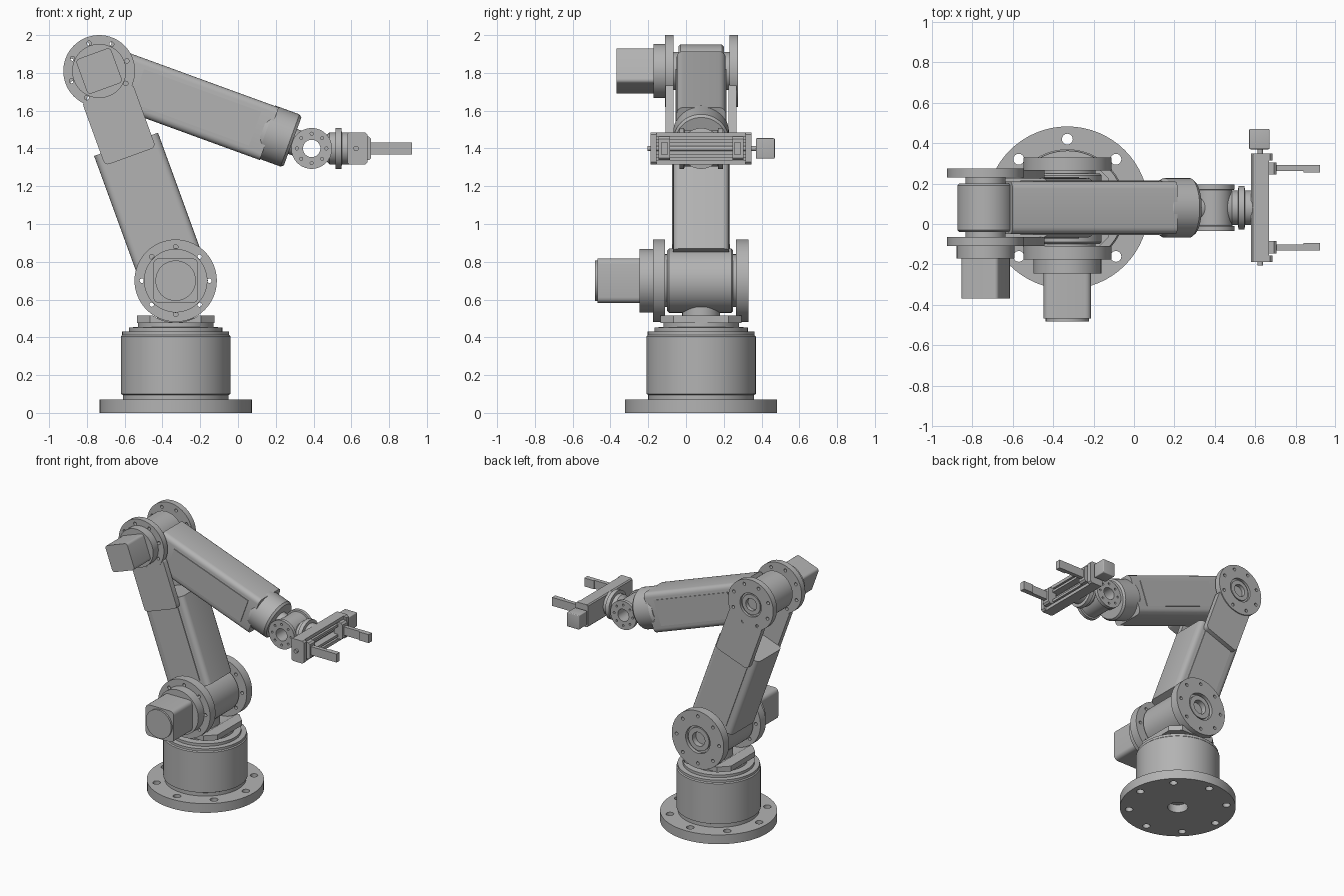
import bpy, bmesh, math
from mathutils import Matrix, Vector

if "Cube" in bpy.data.objects:
    bpy.data.objects.remove(bpy.data.objects["Cube"])

GREY = (0.45, 0.45, 0.45, 1)
metal = bpy.data.materials.new("grey_metal")
metal.use_nodes = True
metal.diffuse_color = GREY
metal.node_tree.nodes["Principled BSDF"].inputs["Base Color"].default_value = GREY

MID = 0.08                                    # depth of the arm's centre plane
parts = []


def frame(x, y, z, angle=0, axis='Y'):
    return Matrix.Translation((x, y, z)) @ Matrix.Rotation(math.radians(angle), 4, axis)


BASE = frame(-0.33, MID, 0)
SHOULDER = frame(-0.33, 0, 0.70)
ELBOW = frame(-0.735, 0, 1.81)
WRIST = frame(0.39, 0, 1.40)
TOOL = frame(0, MID, 1.40, 90)                # local z runs along world x
LOWER = frame(-0.33, MID, 0.70, -20)          # local z runs along each link
UPPER = frame(-0.735, MID, 1.81, 110)
ALONG_Y = Matrix.Rotation(math.radians(-90), 4, 'X')


def finish(name, bm, matrix):
    bmesh.ops.recalc_face_normals(bm, faces=bm.faces)
    bm.transform(matrix)
    mesh = bpy.data.meshes.new(name)
    bm.to_mesh(mesh)
    bm.free()
    mesh.materials.append(metal)
    ob = bpy.data.objects.new(name, mesh)
    bpy.context.collection.objects.link(ob)
    parts.append(ob)
    return ob


def lathe(name, profile, matrix, ring=False, steps=64):
    """Turn (radius, height) points around local z."""
    bm = bmesh.new()
    vs = [bm.verts.new((r, 0, h)) for r, h in profile]
    pairs = list(zip(vs, vs[1:])) + ([(vs[-1], vs[0])] if ring else [])
    es = [bm.edges.new(p) for p in pairs]
    bmesh.ops.spin(bm, geom=vs + es, cent=(0, 0, 0), axis=(0, 0, 1),
                   angle=math.tau, steps=steps, use_merge=True)
    bmesh.ops.remove_doubles(bm, verts=bm.verts, dist=1e-5)
    return finish(name, bm, matrix)


def cyl(name, r, h0, h1, matrix, steps=64):
    return lathe(name, [(0, h0), (r, h0), (r, h1), (0, h1)], matrix, steps=steps)


def box(name, lo, hi, matrix=Matrix(), bevel=0, axis=None, segments=4):
    """Box between two corners; bevels edges along one axis, or all of them."""
    bm = bmesh.new()
    bmesh.ops.create_cube(bm, size=1)
    for v in bm.verts:
        v.co = Vector([a + (b - a) * (c + 0.5) for a, b, c in zip(lo, hi, v.co)])
    if bevel:
        es = [e for e in bm.edges if axis is None
              or abs((e.verts[0].co - e.verts[1].co).normalized()[axis]) > 0.9]
        bmesh.ops.bevel(bm, geom=es, offset=bevel, segments=segments,
                        profile=0.5, affect='EDGES')
    return finish(name, bm, matrix)


def cut(ob, cutter):
    mod = ob.modifiers.new("cut", 'BOOLEAN')
    mod.operation, mod.solver, mod.object = 'DIFFERENCE', 'EXACT', cutter
    bpy.context.view_layer.objects.active = ob
    bpy.ops.object.modifier_apply(modifier=mod.name)
    parts.remove(cutter)
    bpy.data.objects.remove(cutter)


def bolt_holes(ob, matrix, circle, r, h0, h1, start=0):
    bm = bmesh.new()
    for k in range(8):
        a = math.radians(start + 45 * k)
        spot = Matrix.Translation((circle * math.cos(a), circle * math.sin(a), (h0 + h1) / 2))
        bmesh.ops.create_cone(bm, cap_ends=True, segments=16, radius1=r, radius2=r,
                              depth=h1 - h0, matrix=spot)
    cut(ob, finish("hole_cutter", bm, matrix))


def joint_disc(name, r, y, thick, side, matrix, start):
    """Bolted side disc with a stepped recess in its outer face."""
    m = matrix @ Matrix.Translation((0, y, 0)) @ Matrix.Rotation(math.radians(-90 * side), 4, 'X')
    step, floor = thick * 0.6, thick * 0.2
    disc = lathe(name, [(0, 0), (r, 0), (r, thick), (r * .47, thick), (r * .47, step),
                        (r * .4, step), (r * .4, thick * .85), (r * .24, thick * .85),
                        (r * .24, floor), (0, floor)], m)
    bolt_holes(disc, m, r * 0.82, 0.012, -0.05, thick + 0.05, start)


# Base: bolted foot, drum and turntable
foot = lathe("base_flange", [(0.07, 0), (0.403, 0), (0.403, 0.07), (0.07, 0.07)], BASE, ring=True)
bolt_holes(foot, BASE, 0.34, 0.027, -0.1, 0.2)
lathe("base_drum", [(0, 0.06), (0.28, 0.06), (0.28, 0.095), (0.29, 0.1), (0.29, 0.405),
                    (0.283, 0.412), (0.283, 0.43), (0.247, 0.432), (0.247, 0.452),
                    (0.2, 0.455), (0.2, 0.478), (0, 0.478)], BASE)
saddle = box("turntable_saddle", (-0.205, -0.215, 0.475), (0.205, 0.215, 0.515), BASE,
             bevel=0.07, axis=2, segments=1)
cut(saddle, cyl("saddle_cutter", 0.221, -1, 1, SHOULDER @ ALONG_Y))
cyl("turntable_post", 0.1, 0.45, 0.56, BASE)

# Shoulder joint and motor
S = SHOULDER @ ALONG_Y
cyl("shoulder_core", 0.14, -0.12, 0.27, S)
lathe("shoulder_barrel", [(0, -0.1), (0.16, -0.1), (0.17, -0.09), (0.17, 0.24),
                          (0.16, 0.25), (0, 0.25)], S)
joint_disc("shoulder_disc_front", 0.218, -0.11, 0.065, -1, SHOULDER, 0)
joint_disc("shoulder_disc_back", 0.218, 0.265, 0.065, 1, SHOULDER, 0)
cyl("shoulder_motor_flange", 0.168, -0.245, -0.175, S)
box("shoulder_motor", (-0.118, -0.468, -0.118), (0.118, -0.24, 0.118), SHOULDER, 0.03, 1)
cyl("shoulder_motor_cap", 0.107, -0.482, -0.46, S)

# Lower link with side panels and the fork that holds the elbow
box("lower_arm", (-0.18, -0.148, 0.115), (0.18, 0.148, 0.768), LOWER, 0.035, 2)
for side, label in ((-1, "front"), (1, "back")):
    a, b = sorted((side * 0.14, side * 0.153))
    box("lower_arm_panel_" + label, (-0.12, a, 0.16), (0.12, b, 0.74), LOWER)
    a, b = sorted((side * 0.145, side * 0.188))
    box("fork_plate_" + label, (-0.143, a, 0.70), (0.143, b, 1.06), LOWER, 0.025, 1)

# Elbow joint and motor
E = ELBOW @ ALONG_Y
cyl("elbow_core", 0.1, -0.07, 0.24, E)
lathe("elbow_barrel", [(0, -0.04), (0.13, -0.04), (0.14, -0.03), (0.14, 0.19),
                       (0.13, 0.2), (0, 0.2)], E)
joint_disc("elbow_disc_front", 0.19, -0.065, 0.045, -1, ELBOW, 20)
joint_disc("elbow_disc_back", 0.19, 0.23, 0.045, 1, ELBOW, 20)
cyl("elbow_motor_flange", 0.143, -0.172, -0.105, E)
box("elbow_motor", (-0.098, -0.368, -0.098), (0.098, -0.165, 0.098),
    ELBOW @ Matrix.Rotation(math.radians(-20), 4, 'Y'), 0.02, 1)

# Upper link with side panels and round end sleeve
box("upper_arm", (-0.144, -0.13, 0.09), (0.152, 0.13, 0.96), UPPER, 0.035, 2)
for side, label in ((-1, "front"), (1, "back")):
    a, b = sorted((side * 0.12, side * 0.135))
    box("upper_arm_panel_" + label, (-0.09, a, 0.22), (0.1, b, 0.88), UPPER)
lathe("upper_arm_sleeve", [(0, 0.92), (0.135, 0.92), (0.147, 0.94), (0.147, 1.075),
                           (0.135, 1.09), (0, 1.09)], UPPER)

# Wrist: open tube with bolted rims, fed by a neck from the sleeve
W = WRIST @ ALONG_Y
wrist = lathe("wrist_tube", [(0.046, -0.035), (0.108, -0.035), (0.108, -0.01), (0.096, -0.008),
                             (0.096, 0.168), (0.108, 0.17), (0.108, 0.195), (0.046, 0.195)],
              W, ring=True)
bolt_holes(wrist, W, 0.078, 0.008, -0.1, -0.015)
bolt_holes(wrist, W, 0.078, 0.008, 0.175, 0.3)
cyl("wrist_neck", 0.07, 1.07, 1.13, UPPER)

# Tool mount
lathe("tool_mount", [(0, 0.46), (0.06, 0.46), (0.085, 0.485), (0.085, 0.515), (0.108, 0.517),
                     (0.108, 0.547), (0.085, 0.55), (0.085, 0.59), (0, 0.59)], TOOL)

# Gripper frame: back plate, end blocks, slide rails and drive screw
G = frame(0, MID, 1.40)
box("gripper_back_plate", (0.58, -0.265, -0.085), (0.615, 0.265, 0.085), G, 0.008, 1, 1)
for side, label in ((-1, "front"), (1, "back")):
    a, b = sorted((side * 0.235, side * 0.268))
    box("gripper_end_" + label, (0.58, a, -0.085), (0.685, b, 0.085), G, 0.012, 1, 1)
for z, half, label in ((-0.073, 0.012, "bottom"), (0.073, 0.012, "top"),
                       (-0.038, 0.009, "lower_slide"), (0.038, 0.009, "upper_slide")):
    box("gripper_rail_" + label, (0.6, -0.25, z - half), (0.668, 0.25, z + half), G)
cyl("drive_screw", 0.014, -0.285, 0.3, frame(0.625, MID, 1.40) @ ALONG_Y, steps=24)
box("gripper_motor", (0.57, 0.29, -0.054), (0.672, 0.39, 0.054), G, 0.006)

# Fingers with carriages and grip pads
for side, label in ((-1, "front"), (1, "back")):
    def span(p, q):
        return sorted((side * p, side * q))
    a, b = span(0.165, 0.225)
    box("finger_carriage_" + label, (0.635, a, -0.062), (0.705, b, 0.062), G, 0.012, 1, 1)
    a, b = span(0.182, 0.212)
    box("finger_" + label, (0.69, a, -0.032), (0.92, b, 0.032), G)
    a, b = span(0.174, 0.19)
    box("finger_pad_" + label, (0.84, a, -0.032), (0.92, b, 0.032), G)

# Smooth round surfaces, keep hard edges
bpy.ops.object.select_all(action='DESELECT')
for ob in parts:
    ob.select_set(True)
bpy.context.view_layer.objects.active = parts[0]
bpy.ops.object.shade_smooth_by_angle(angle=math.radians(30))
